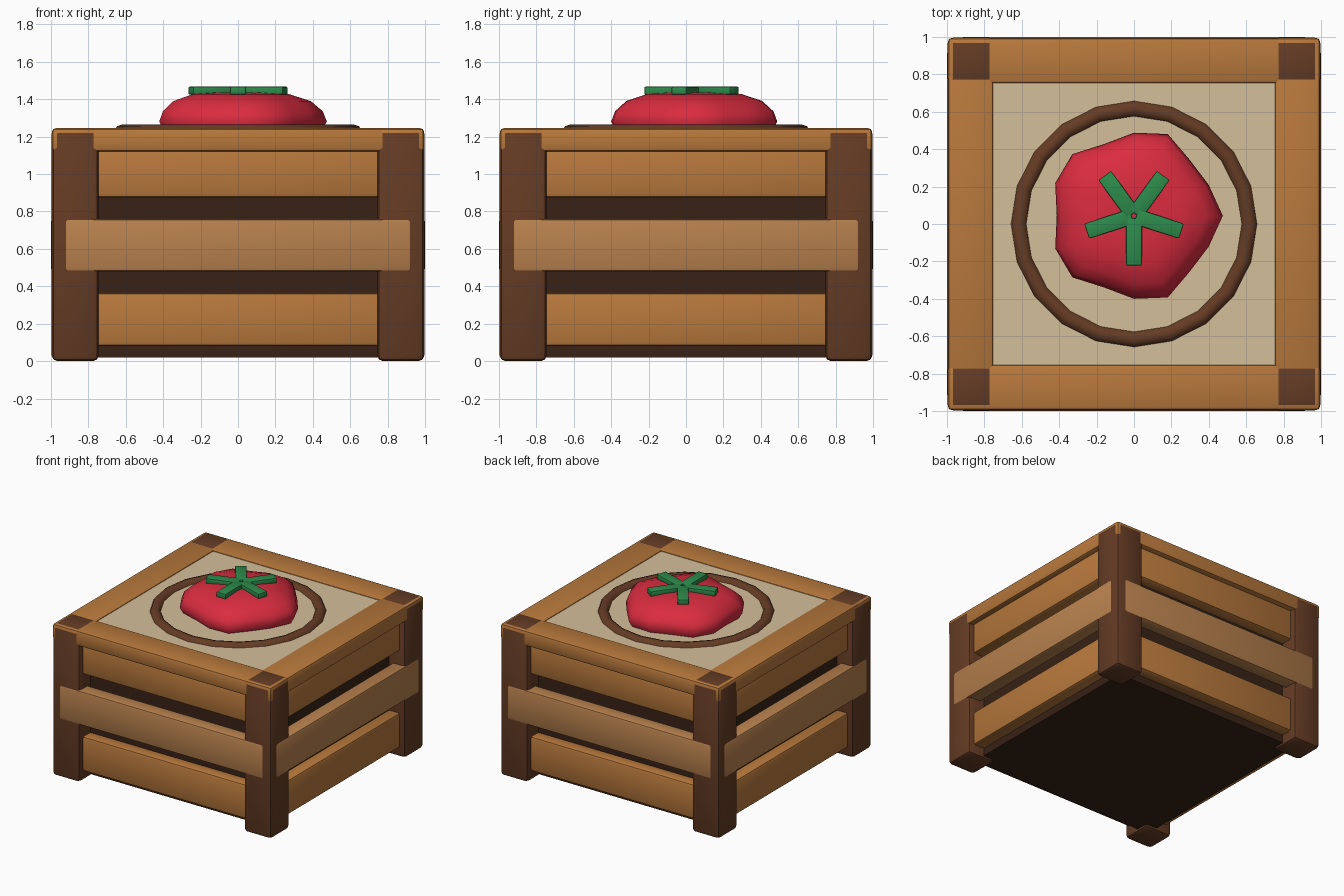
import bpy, bmesh, math
from mathutils import Matrix, Vector

if "Cube" in bpy.data.objects:
    bpy.data.objects.remove(bpy.data.objects["Cube"])


def material(name, rgb):
    m = bpy.data.materials.new(name)
    m.diffuse_color = (*rgb, 1)
    m.use_nodes = True
    m.node_tree.nodes["Principled BSDF"].inputs["Base Color"].default_value = m.diffuse_color
    return m


DARK = material("dark_wood", (0.13, 0.045, 0.018))
WOOD = material("wood", (0.48, 0.19, 0.045))
PALE = material("pale_wood", (0.48, 0.22, 0.075))
CORE = material("shadow_wood", (0.04, 0.016, 0.008))
CREAM = material("cream", (0.66, 0.52, 0.32))
RED = material("red", (0.70, 0.025, 0.05))
GREEN = material("green", (0.026, 0.26, 0.07))


def finish(name, bm, mat, angle=30):
    bmesh.ops.recalc_face_normals(bm, faces=bm.faces)
    mesh = bpy.data.meshes.new(name)
    bm.to_mesh(mesh)
    bm.free()
    mesh.materials.append(mat)
    ob = bpy.data.objects.new(name, mesh)
    bpy.context.collection.objects.link(ob)
    bpy.ops.object.select_all(action='DESELECT')
    ob.select_set(True)
    bpy.context.view_layer.objects.active = ob
    bpy.ops.object.shade_smooth_by_angle(angle=math.radians(angle))
    return ob


def box(name, lo, hi, mat, bevel=0.0, turn=0.0, origin=(0, 0, 0)):
    """Box between two corners, bevelled, turned about z and then moved."""
    lo, hi = Vector(lo), Vector(hi)
    bm = bmesh.new()
    bmesh.ops.create_cube(bm, size=1, matrix=Matrix.Translation((lo + hi) / 2)
                          @ Matrix.Diagonal((*(hi - lo), 1)))
    if bevel:
        bmesh.ops.bevel(bm, geom=bm.edges[:], offset=bevel, segments=2,
                        profile=0.5, affect='EDGES')
    bm.transform(Matrix.Translation(origin) @ Matrix.Rotation(turn, 4, 'Z'))
    return finish(name, bm, mat)


# Crate body and lid panel
box("inner_core", (-0.85, -0.85, 0.02), (0.85, 0.85, 1.16), CORE)
box("lid_panel", (-0.76, -0.76, 1.15), (0.76, 0.76, 1.235), CREAM)

# Four identical sides: post, slats and lid rail
for i, side in enumerate(("front", "right", "back", "left")):
    t = i * math.pi / 2
    box(side + "_post", (-0.996, -0.996, 0), (-0.745, -0.745, 1.246), DARK, 0.03, t)
    box(side + "_lower_slat", (-0.76, -0.95, 0.08), (0.76, -0.84, 0.365), WOOD, 0.02, t)
    box(side + "_upper_slat", (-0.76, -0.95, 0.875), (0.76, -0.84, 1.14), WOOD, 0.02, t)
    box(side + "_middle_slat", (-0.925, -1.0, 0.48), (0.925, -0.88, 0.76), PALE, 0.015, t)
    box(side + "_lid_rail", (-0.995, -0.995, 1.12), (0.995, -0.75, 1.245), WOOD, 0.02, t)

# Ring inlaid on the lid
bm = bmesh.new()
N, M = 20, 8
loops = []
for i in range(N):
    a = 2 * math.pi * i / N
    loops.append([])
    for j in range(M):
        b = 2 * math.pi * j / M
        r = 0.617 + 0.042 * math.cos(b)
        loops[-1].append(bm.verts.new((r * math.cos(a), r * math.sin(a),
                                       1.232 + 0.034 * math.sin(b))))
for i in range(N):
    p, q = loops[i], loops[(i + 1) % N]
    for j in range(M):
        k = (j + 1) % M
        bm.faces.new((p[j], q[j], q[k], p[k]))
finish("lid_ring", bm, DARK, 50)

# Five-lobed tomato
CENTRE_Y = 0.044
profile = [(0.92, 1.22), (1, 1.28), (0.955, 1.335), (0.82, 1.39),
           (0.57, 1.428), (0.28, 1.437)]
bm = bmesh.new()
S = 16
rings = []
for f, z in profile:
    rings.append([])
    for i in range(S):
        a = 2 * math.pi * i / S
        r = 0.444 * f * (1 + 0.07 * math.cos(5 * a))
        rings[-1].append(bm.verts.new((r * math.cos(a), CENTRE_Y + r * math.sin(a), z)))
for p, q in zip(rings, rings[1:]):
    for i in range(S):
        k = (i + 1) % S
        bm.faces.new((p[i], p[k], q[k], q[i]))
bm.faces.new(rings[0])
tip = bm.verts.new((0, CENTRE_Y, 1.43))
for i in range(S):
    bm.faces.new((rings[-1][i], rings[-1][(i + 1) % S], tip))
finish("tomato", bm, RED, 50)

# Five leaves radiating from the top
for i in range(5):
    box(f"leaf_{i + 1}", (0.012, -0.042, 1.425), (0.266, 0.042, 1.467), GREEN, 0.006,
        math.radians(-90 + 72 * i), (0, CENTRE_Y, 0))
